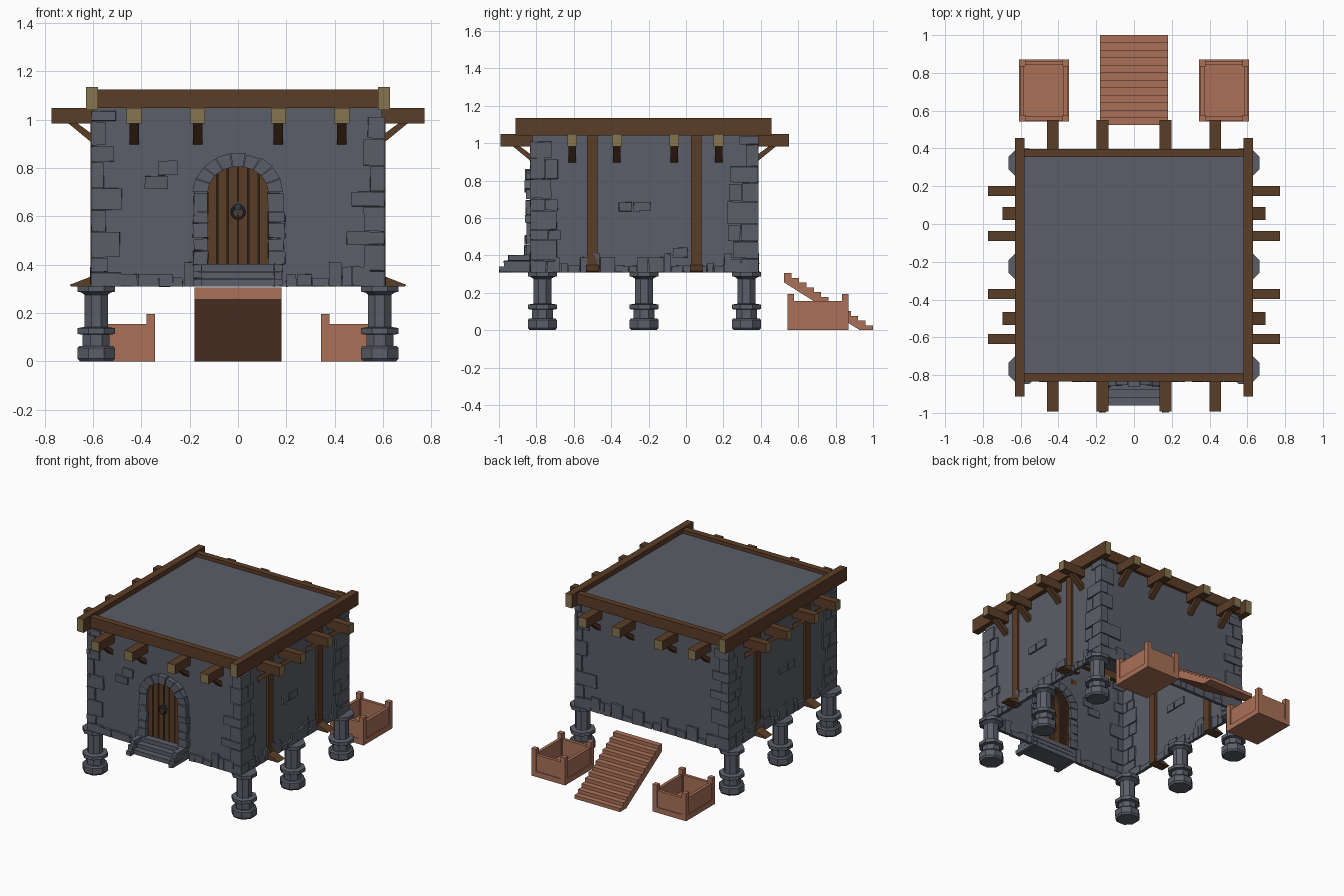
import bpy, bmesh, math, random
from mathutils import Vector, Matrix

random.seed(7)
cube = bpy.data.objects.get("Cube")
if cube:
    bpy.data.objects.remove(cube, do_unlink=True)


def material(name, rgb):
    m = bpy.data.materials.new(name)
    m.use_nodes = True
    m.diffuse_color = (*rgb, 1)
    m.node_tree.nodes["Principled BSDF"].inputs["Base Color"].default_value = (*rgb, 1)
    return m


STONE = material("grey_stone", (0.105, 0.112, 0.138))
WOOD = material("brown_wood", (0.105, 0.047, 0.02))
END = material("end_grain", (0.235, 0.18, 0.08))
PLANK = material("orange_wood", (0.40, 0.165, 0.098))
IRON = material("dark_iron", (0.04, 0.043, 0.05))
DARK = material("dark_wood", (0.03, 0.014, 0.007))


def finish(name, bm, mats, rule=None):
    bmesh.ops.recalc_face_normals(bm, faces=bm.faces)
    if rule:
        for f in bm.faces:
            f.material_index = rule(f)
    mesh = bpy.data.meshes.new(name)
    bm.to_mesh(mesh)
    bm.free()
    for m in mats:
        mesh.materials.append(m)
    ob = bpy.data.objects.new(name, mesh)
    bpy.context.scene.collection.objects.link(ob)
    return ob


def box(bm, lo, hi, jitter=0):
    lo, hi = Vector(lo), Vector(hi)
    verts = bmesh.ops.create_cube(bm, size=1)["verts"]
    for v in verts:
        v.co = (lo + hi) / 2 + v.co * (hi - lo)
        v.co += Vector([random.uniform(-jitter, jitter) for _ in range(3)])
    return verts


def prism(bm, outline, axis, a, b):
    """Extrude an outline of (u, z) points along x (axis 0) or y (axis 1)."""
    put = (lambda u, z: (a, u, z)) if axis == 0 else (lambda u, z: (u, a, z))
    face = bm.faces.new([bm.verts.new(put(u, z)) for u, z in outline])
    out = bmesh.ops.extrude_face_region(bm, geom=[face])["geom"]
    for v in out:
        if isinstance(v, bmesh.types.BMVert):
            v.co[axis] = b


# Wall planes: fixed axis, position, outward sign
BASE, TOP = 0.31, 1.05
WALLS = {"front": (1, -0.82, -1), "back": (1, 0.375, 1),
         "left": (0, 0.595, 1), "right": (0, -0.595, -1)}


def plate(bm, wall, u0, u1, z0, z1, t=0.012, jitter=0.002):
    axis, pos, s = WALLS[wall]
    d = sorted((pos - s * 0.008, pos + s * t))
    u = sorted((u0, u1))
    lo, hi = [0, 0, z0], [0, 0, z1]
    lo[axis], hi[axis] = d
    lo[1 - axis], hi[1 - axis] = u
    box(bm, lo, hi, jitter)


# Wall shell, open underneath, with the flat roof on top
bm = bmesh.new()
box(bm, (-0.595, -0.82, BASE), (0.595, 0.375, 1.1))
floor = [f for f in bm.faces if f.calc_center_median().z < BASE + 0.01]
bmesh.ops.delete(bm, geom=floor, context="FACES_ONLY")
finish("walls_and_roof", bm, [STONE])

# Corner stones
bm = bmesh.new()
for sx, side in ((-1, "right"), (1, "left")):
    for sy, face, yc in ((-1, "front", -0.832), (1, "back", 0.387)):
        z, wide = BASE, True
        while z < 1.0:
            h = min(random.uniform(0.05, 0.12), 1.04 - z)
            taper = 1.25 - 0.6 * (z - BASE)
            wx = (random.uniform(0.09, 0.15) if wide else random.uniform(0.05, 0.08)) * taper
            wy = (random.uniform(0.06, 0.09) if wide else random.uniform(0.1, 0.16)) * taper
            plate(bm, face, sx * 0.607, sx * (0.607 - wx), z, z + h - 0.004)
            plate(bm, side, yc, yc - sy * wy, z, z + h - 0.004)
            if wy < 0.1 * taper and z < 0.85:
                plate(bm, side, yc - sy * (wy + 0.005), yc - sy * (wy + 0.07), z, z + h * 0.9)
            z, wide = z + h, not wide
finish("corner_stones", bm, [STONE])

# Uneven bottom course and a few loose wall stones
bm = bmesh.new()
for wall, start, end in (("front", -0.5, -0.2), ("front", 0.2, 0.5), ("back", -0.5, 0.5),
                         ("left", -0.7, 0.27), ("right", -0.7, 0.27)):
    u = start
    while u < end:
        w = random.uniform(0.03, 0.09)
        plate(bm, wall, u, u + w - 0.004, BASE, BASE + random.choice((0.035, 0.05, 0.08, 0.1)), 0.015)
        u += w
plate(bm, "front", -0.33, -0.25, 0.77, 0.83)
plate(bm, "front", -0.385, -0.29, 0.715, 0.765)
for side in ("left", "right"):
    plate(bm, side, -0.36, -0.29, 0.635, 0.685)
    plate(bm, side, -0.28, -0.19, 0.635, 0.685)
    plate(bm, side, -0.07, 0.01, 0.39, 0.44)
finish("loose_stones", bm, [STONE])

# Octagonal pillars
PROFILE = [(0.068, 0), (0.078, 0.012), (0.078, 0.054), (0.07, 0.064), (0.056, 0.064),
           (0.056, 0.11), (0.078, 0.113), (0.078, 0.137), (0.048, 0.142),
           (0.048, 0.275), (0.062, 0.285), (0.078, 0.288), (0.078, 0.312)]
bm = bmesh.new()
for px in (-0.587, 0.587):
    for py in (-0.768, -0.224, 0.323):
        rings = []
        for r, z in PROFILE:
            R = r / math.cos(math.pi / 8)
            rings.append([bm.verts.new((px + R * math.cos((k + 0.5) * math.pi / 4),
                                        py + R * math.sin((k + 0.5) * math.pi / 4), z))
                          for k in range(8)])
        for a, b in zip(rings, rings[1:]):
            for k in range(8):
                bm.faces.new((a[k], a[k - 1], b[k - 1], b[k]))
        bm.faces.new(rings[0])
        bm.faces.new(rings[-1])
finish("pillars", bm, [STONE])

# Roof rails
bm = bmesh.new()
for s in (-1, 1):
    x = sorted((s * 0.579, s * 0.629))
    box(bm, (x[0], -0.912, 1.04), (x[1], 0.456, 1.135))
finish("side_rails", bm, [WOOD, END], lambda f: int(abs(f.normal.y) > 0.9))
bm = bmesh.new()
for y0, y1 in ((-0.835, -0.79), (0.355, 0.398)):
    box(bm, (-0.58, y0, 1.048), (0.58, y1, 1.125))
finish("cross_rails", bm, [WOOD])

# Jutting roof beams with end grain, and their diagonal braces
beams = {0: bmesh.new(), 1: bmesh.new()}
braces = bmesh.new()


def beam(axis, s, at, wall, tip, width):
    lo, hi = [0, 0, 0.983], [0, 0, 1.048]
    lo[axis], hi[axis] = sorted((wall - s * 0.03, tip))
    lo[1 - axis], hi[1 - axis] = at - width / 2, at + width / 2
    box(beams[axis], lo, hi)
    foot = wall - s * 0.005
    outline = [(wall + s * 0.07, 0.985), (wall + s * 0.108, 0.985), (foot, 0.892), (foot, 0.93)]
    prism(braces, outline, 1 - axis, at - 0.02, at + 0.02)


for s, wall, tip in ((-1, -0.82, -0.993), (1, 0.375, 0.55)):
    for x in (-0.43, -0.167, 0.167, 0.43):
        beam(1, s, x, wall, tip, 0.062)
for s in (-1, 1):
    for y in (-0.608, -0.37, -0.063, 0.174):
        beam(0, s, y, s * 0.595, s * 0.772, 0.053)
finish("side_beams", beams[0], [WOOD, END], lambda f: int(abs(f.normal.x) > 0.9))
finish("front_and_back_beams", beams[1], [WOOD, END], lambda f: int(abs(f.normal.y) > 0.9))
finish("beam_braces", braces, [WOOD])

# Upright side timbers with flared feet
bm = bmesh.new()
for s in (-1, 1):
    x = sorted((s * 0.575, s * 0.61))
    for y in (-0.5, 0.056):
        box(bm, (x[0], y - 0.028, BASE), (x[1], y + 0.028, 1.045))
        foot = [(s * 0.59, 0.35), (s * 0.61, 0.35), (s * 0.697, 0.316), (s * 0.69, BASE), (s * 0.59, BASE)]
        prism(bm, foot, 1, y - 0.035, y + 0.035)
finish("side_timbers", bm, [WOOD])

# Door: dark backing and arched planks
SPRING, SILL = 0.7, 0.4


def arch_z(x, w=0.128, h=0.108):
    return SPRING + h * math.sqrt(max(0, 1 - (x / w) ** 2))


bm = bmesh.new()
xs = [-0.128 + 0.256 * k / 16 for k in range(17)]
prism(bm, [(-0.128, SILL), (0.128, SILL)] + [(x, arch_z(x)) for x in reversed(xs)], 1, -0.818, -0.825)
finish("door_backing", bm, [DARK])
bm = bmesh.new()
step = 0.256 / 6
for k in range(6):
    a, b = -0.128 + k * step + 0.003, -0.128 + (k + 1) * step - 0.003
    tops = [(x, arch_z(x)) for x in (b, (a + b) / 2, a)]
    prism(bm, [(a, SILL), (b, SILL)] + tops, 1, -0.818, -0.834)
finish("door_planks", bm, [WOOD])

# Door surround: jamb blocks and arch wedges
bm = bmesh.new()
for s in (-1, 1):
    z = SILL
    for h in (0.06, 0.05, 0.065, 0.045, 0.08):
        x = sorted((s * 0.125, s * random.uniform(0.182, 0.197)))
        box(bm, (x[0], random.uniform(-0.865, -0.85), z), (x[1], -0.8, z + h - 0.004), 0.003)
        z += h
N = 9
for k in range(N):
    a, b = [math.pi * (k + e) / N for e in (0.03, 0.97)]
    grow = random.uniform(-0.004, 0.004)
    ring = [((0.125 + o * (0.062 + grow)) * math.cos(t), SPRING + (0.106 + o * (0.056 + grow)) * math.sin(t))
            for o, t in ((0, a), (1, a), (1, b), (0, b))]
    prism(bm, ring, 1, random.uniform(-0.865, -0.85), -0.8)
finish("door_surround", bm, [STONE])

# Door handle: mounting plate, knob and ring
bm = bmesh.new()
prism(bm, [(-0.034, 0.632), (0, 0.605), (0.034, 0.632), (0, 0.665)], 1, -0.83, -0.84)
box(bm, (-0.01, -0.855, 0.628), (0.01, -0.83, 0.65))
finish("handle_plate", bm, [IRON])
bpy.ops.mesh.primitive_torus_add(major_radius=0.026, minor_radius=0.005, major_segments=16, minor_segments=6,
                                 location=(0, -0.85, 0.617), rotation=(math.pi / 2, 0, 0))
ring = bpy.context.object
ring.name = "handle_ring"
ring.data.materials.append(IRON)
bpy.ops.object.shade_smooth_by_angle()

# Stone doorstep with stepped curbs
bm = bmesh.new()
for k, (z0, z1) in enumerate(((BASE, 0.341), (0.343, 0.37), (0.372, 0.402))):
    box(bm, (-0.15, -0.96 + 0.04 * k, z0), (0.15, -0.815, z1))
    for s in (-1, 1):
        x = sorted((s * 0.15, s * 0.184))
        box(bm, (x[0], -0.998 + 0.024 * k, z0), (x[1], -0.815, z1), 0.002)
finish("doorstep", bm, [STONE])

# Back stairs
bm = bmesh.new()
steps = 12
outline = [(0.93, 0), (0.525, 0.255)]
for k in range(steps):
    z = 0.306 * (steps - k) / steps
    outline += [(0.525 + 0.475 * k / steps, z), (0.525 + 0.475 * (k + 1) / steps, z)]
prism(bm, outline + [(1.0, 0)], 0, -0.18, 0.18)
finish("back_stairs", bm, [PLANK])

# Wooden planter boxes with corner posts
for side, x0 in (("right", -0.61), ("left", 0.344)):
    bm = bmesh.new()
    x1, y0, y1 = x0 + 0.266, 0.543, 0.87
    box(bm, (x0, y0, 0), (x1, y1, 0.038))
    for x in (x0 + 0.006, x1 - 0.028):
        box(bm, (x, y0 + 0.01, 0.03), (x + 0.022, y1 - 0.01, 0.155))
    for y in (y0 + 0.006, y1 - 0.028):
        box(bm, (x0 + 0.01, y, 0.03), (x1 - 0.01, y + 0.022, 0.155))
    for x in (x0, x1 - 0.035):
        for y in (y0, y1 - 0.035):
            box(bm, (x, y, 0), (x + 0.035, y + 0.035, 0.195))
    finish(side + "_planter_box", bm, [PLANK])
